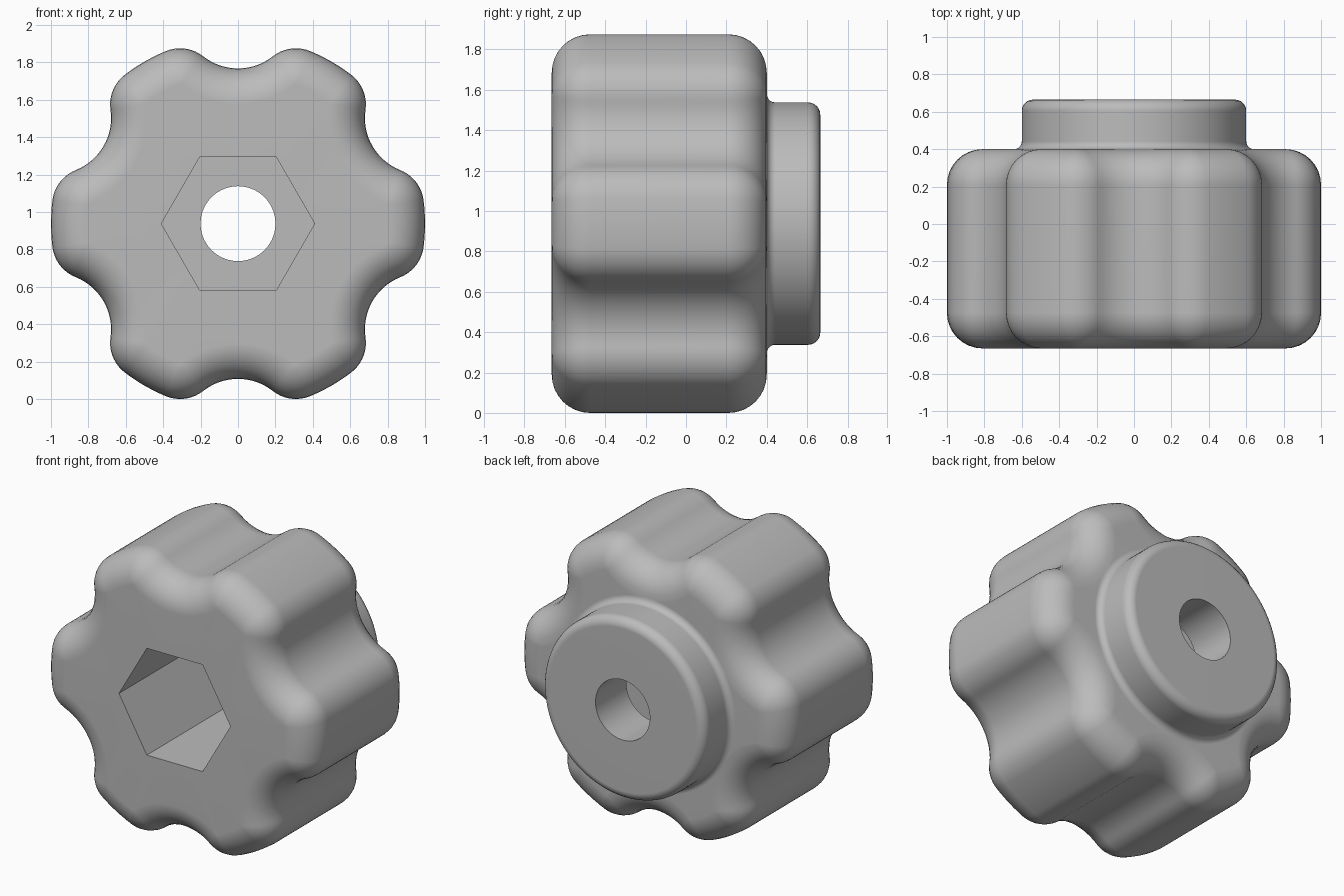
import bpy, bmesh
from math import sin, cos, pi, radians, sqrt, acos, atan2
from mathutils import Vector

if "Cube" in bpy.data.objects:
    bpy.data.objects.remove(bpy.data.objects["Cube"])

LOBES = 6
R, ROUND, NOTCH, NOTCH_DIST = 1.0, 0.2, 0.3, 1.13
FRONT, BACK, BOSS_END = -0.665, 0.40, 0.665
EDGE, FLARE, LIP = 0.19, 0.042, 0.06
BOSS_R, BORE_R, HEX_R, POCKET_FLOOR = 0.6, 0.2, 0.41, 0.34


def unit(a):
    return Vector((cos(a), sin(a)))


def span(a, b, n):
    return [a + (b - a) * i / n for i in range(n)]


# Half of one lobe: crown arc, rounded shoulder, concave finger notch
near, reach = R - ROUND, NOTCH + ROUND
notch_angle = pi / LOBES
shoulder_angle = notch_angle - acos(
    (near**2 + NOTCH_DIST**2 - reach**2) / (2 * near * NOTCH_DIST))
shoulder = near * unit(shoulder_angle)
notch = NOTCH_DIST * unit(notch_angle)
turn = atan2(notch.y - shoulder.y, notch.x - shoulder.x)
half = [(R * unit(a), unit(a)) for a in span(0, shoulder_angle, 3)]
half += [(shoulder + ROUND * unit(a), unit(a)) for a in span(shoulder_angle, turn, 9)]
half += [(notch - NOTCH * unit(a), unit(a)) for a in span(turn, notch_angle, 8)]
middle = (notch - NOTCH * unit(notch_angle), unit(notch_angle))


def mirror(v):
    axis = unit(notch_angle)
    return 2 * v.dot(axis) * axis - v


sector = half + [middle] + [(mirror(p), mirror(n)) for p, n in half[:0:-1]]
STEPS = len(sector)
COUNT = STEPS * LOBES


def turned(v, a):
    return Vector((v.x * cos(a) - v.y * sin(a), v.x * sin(a) + v.y * cos(a)))


outline = [(turned(p, k * 2 * notch_angle), turned(n, k * 2 * notch_angle))
           for k in range(LOBES) for p, n in sector]
CENTRE_Z = max(p.y for p, n in outline)


# Ring shapes that all share one vertex count
def grip(inset):
    return [p - inset * n for p, n in outline]


def circle(r):
    return [r * unit(2 * pi * i / COUNT) for i in range(COUNT)]


def hexagon(r):
    corners = [r * unit(pi / 3 * k) for k in range(7)]
    return [corners[k].lerp(corners[k + 1], j / STEPS)
            for k in range(6) for j in range(STEPS)]


def quarter(n):
    return [pi / 2 * i / n for i in range(n + 1)]


# Rings run from the pocket, round the grip and boss, and back down the bore
rings = [(hexagon(HEX_R), POCKET_FLOOR), (hexagon(HEX_R), FRONT)]
for a in quarter(8):
    rings.append((grip(EDGE * (1 - sin(a))), FRONT + EDGE * (1 - cos(a))))
for a in quarter(8):
    rings.append((grip(EDGE * (1 - cos(a))), BACK - EDGE * (1 - sin(a))))
for a in quarter(5):
    rings.append((circle(BOSS_R + FLARE * (1 - sin(a))), BACK + FLARE * (1 - cos(a))))
for a in quarter(6):
    rings.append((circle(BOSS_R - LIP * (1 - cos(a))), BOSS_END - LIP * (1 - sin(a))))
rings += [(circle(BORE_R), BOSS_END), (circle(BORE_R), POCKET_FLOOR)]

bm = bmesh.new()
loops = [[bm.verts.new((p.x, y, CENTRE_Z + p.y)) for p in ring] for ring, y in rings]
for a, b in zip(loops, loops[1:] + loops[:1]):
    for i in range(COUNT):
        j = (i + 1) % COUNT
        bm.faces.new((a[i], a[j], b[j], b[i]))
bmesh.ops.recalc_face_normals(bm, faces=bm.faces)
mesh = bpy.data.meshes.new("knob")
bm.to_mesh(mesh)
bm.free()

knob = bpy.data.objects.new("knob", mesh)
bpy.context.collection.objects.link(knob)

# Plain grey plastic
grey = bpy.data.materials.new("grey_plastic")
grey.use_nodes = True
grey.diffuse_color = (0.5, 0.5, 0.5, 1)
grey.node_tree.nodes["Principled BSDF"].inputs["Base Color"].default_value = (0.5, 0.5, 0.5, 1)
mesh.materials.append(grey)

# Smooth shading with flat end faces
bpy.ops.object.select_all(action="DESELECT")
knob.select_set(True)
bpy.context.view_layer.objects.active = knob
bpy.ops.object.shade_smooth_by_angle(angle=radians(35))
weighted = knob.modifiers.new("flat_faces", "WEIGHTED_NORMAL")
weighted.keep_sharp = True
